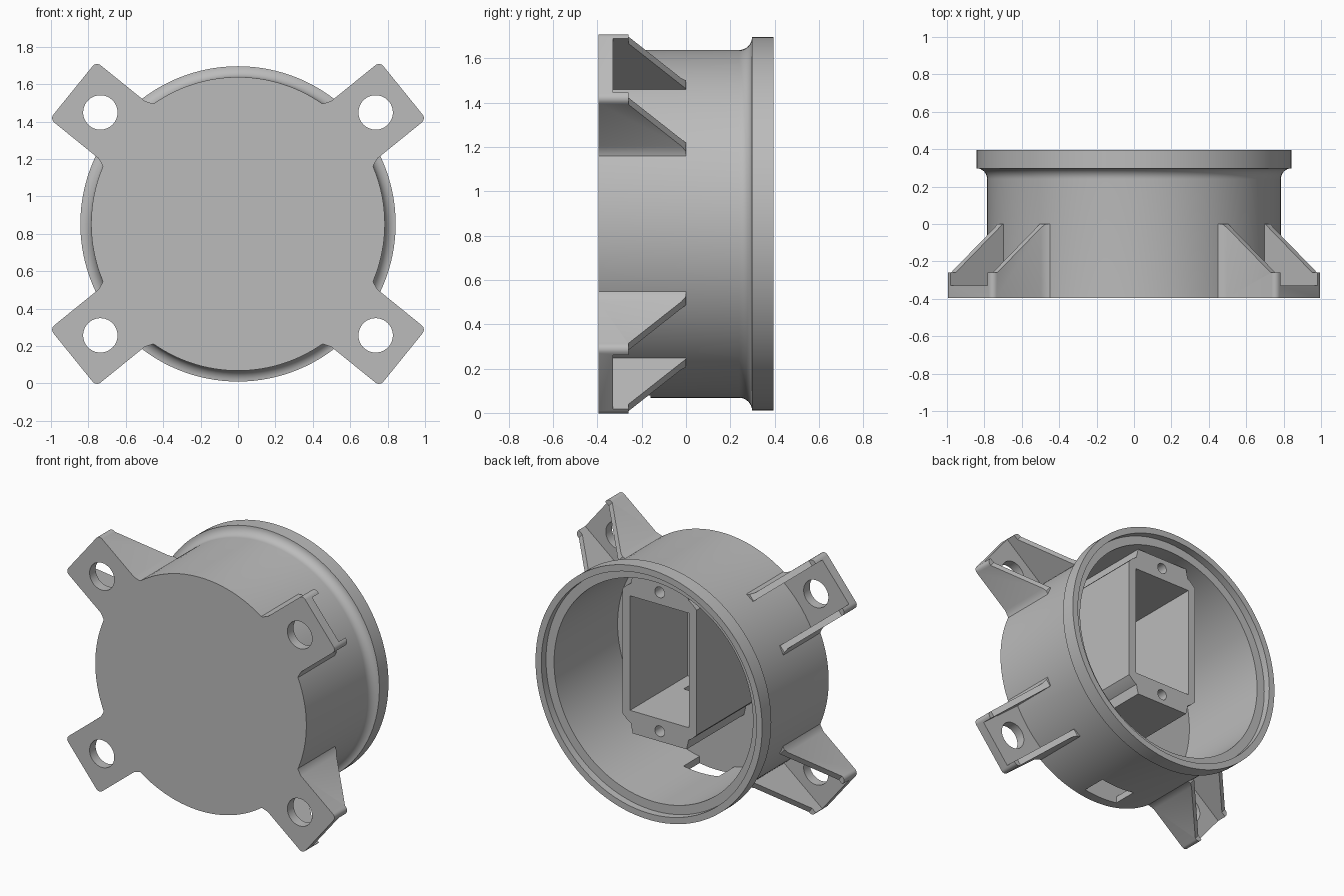
import bpy, bmesh, math
from mathutils import Matrix, Vector

if "Cube" in bpy.data.objects:
    bpy.data.objects.remove(bpy.data.objects["Cube"])

CENTRE = Matrix.Translation((0, 0, 0.853))
FRONT, BACK, FLOOR = -0.395, 0.395, -0.33

grey = bpy.data.materials.new("light_grey")
grey.use_nodes = True
colour = (0.5, 0.5, 0.5, 1)
grey.diffuse_color = colour
grey.node_tree.nodes["Principled BSDF"].inputs["Base Color"].default_value = colour


def finish(bm, name):
    bmesh.ops.recalc_face_normals(bm, faces=bm.faces)
    mesh = bpy.data.meshes.new(name)
    bm.to_mesh(mesh)
    bm.free()
    mesh.materials.append(grey)
    obj = bpy.data.objects.new(name, mesh)
    bpy.context.collection.objects.link(obj)
    return obj


def prism(name, points, low, high, axis="y"):
    """Extrude an outline along y (outline in x, z) or along z (outline in x, y)."""
    bm = bmesh.new()
    place = (lambda u, v, w: (u, w, v)) if axis == "y" else (lambda u, v, w: (u, v, w))
    face = bm.faces.new([bm.verts.new(place(u, v, low)) for u, v in points])
    out = bmesh.ops.extrude_face_region(bm, geom=[face])["geom"]
    verts = [e for e in out if isinstance(e, bmesh.types.BMVert)]
    bmesh.ops.translate(bm, verts=verts, vec=place(0, 0, high - low))
    return finish(bm, name)


def rect(x0, x1, z0, z1):
    return [(x0, z0), (x1, z0), (x1, z1), (x0, z1)]


def arc(cx, cz, r, start, end, steps):
    angles = [math.radians(start + (end - start) * i / steps) for i in range(steps + 1)]
    return [(cx + r * math.cos(a), cz + r * math.sin(a)) for a in angles]


def circle(cx, cz, r):
    return arc(cx, cz, r, 0, 351, 39)


def select(obj):
    bpy.ops.object.select_all(action="DESELECT")
    obj.select_set(True)
    bpy.context.view_layer.objects.active = obj


def cut(obj, *cutters):
    for cutter in cutters:
        mod = obj.modifiers.new("cut", "BOOLEAN")
        mod.operation, mod.solver, mod.object = "DIFFERENCE", "EXACT", cutter
        select(obj)
        bpy.ops.object.modifier_apply(modifier=mod.name)
        bpy.data.objects.remove(cutter)


def smooth(obj):
    select(obj)
    bpy.ops.object.shade_smooth_by_angle(angle=math.radians(30))


def lathe(name, profile, steps=128):
    """Turn a (radius, y) profile about the y axis."""
    bm = bmesh.new()
    verts = [bm.verts.new((r, y, 0)) for r, y in profile]
    edges = [bm.edges.new(pair) for pair in zip(verts, verts[1:])]
    bmesh.ops.spin(bm, geom=verts + edges, cent=(0, 0, 0), axis=(0, 1, 0),
                   angle=math.tau, steps=steps)
    bmesh.ops.remove_doubles(bm, verts=bm.verts, dist=1e-4)
    return finish(bm, name)


def slot():
    return prism("slot_cutter", rect(-0.13, 0.13, -0.9, -0.15), FLOOR, -0.16)


# Round cup with a filleted, stepped rim
fillet = arc(0.843, 0.24, 0.058, 180, 90, 8)
cup = lathe("cup", [(0, FRONT), (0.785, FRONT)] + fillet
            + [(0.843, BACK), (0.80, BACK), (0.80, 0.345), (0.74, 0.345),
               (0.74, FLOOR), (0, FLOOR)])
cut(cup, slot())

# Open box inside the cup, with a screw boss at each end
MID = 0.175
half = [(0.275, 0.42), (0.245, 0.45), (0.215, 0.47), (0.20, 0.535)]
right = [(x, MID - z) for x, z in reversed(half)] + [(x, MID + z) for x, z in half]
box = prism("inner_box", right + [(-x, z) for x, z in reversed(right)], -0.36, 0.28)
cut(box, prism("cavity", rect(-0.22, 0.22, -0.21, 0.56), FLOOR, 0.5), slot(),
    *[prism("screw_hole", circle(0, MID + s * 0.467, 0.036), 0, 0.5) for s in (1, -1)])

# Mounting lug: rounded tab, sloped ribs either side, screw hole
side = [(0.735, -0.235), (0.76, -0.212), (0.80, -0.197)]
outline = (side + arc(1.105, -0.167, 0.03, -90, 0, 5) + arc(1.105, 0.167, 0.03, 0, 90, 5)
           + [(x, -z) for x, z in reversed(side)])
lug = prism("mounting_lug_1", outline, FRONT, 0)
cut(lug,
    prism("slope", [(0.775, 0), (1.10, -0.26), (1.3, -0.26), (1.3, 0.1), (0.775, 0.1)],
          -0.4, 0.4, "z"),
    prism("pocket", rect(0.5, 1.3, -0.157, 0.157), FLOOR, 0.2),
    prism("lug_hole", circle(0.947, 0, 0.092), -0.6, 0.2))

lugs = [lug]
for i in range(2, 5):
    copy = lug.copy()
    copy.data = lug.data.copy()
    copy.name = f"mounting_lug_{i}"
    bpy.context.collection.objects.link(copy)
    lugs.append(copy)
for obj, angle in zip(lugs, (39, 141, 219, 321)):
    obj.data.transform(Matrix.Rotation(-math.radians(angle), 4, "Y"))

for obj in [cup, box] + lugs:
    obj.data.transform(CENTRE)
    smooth(obj)
